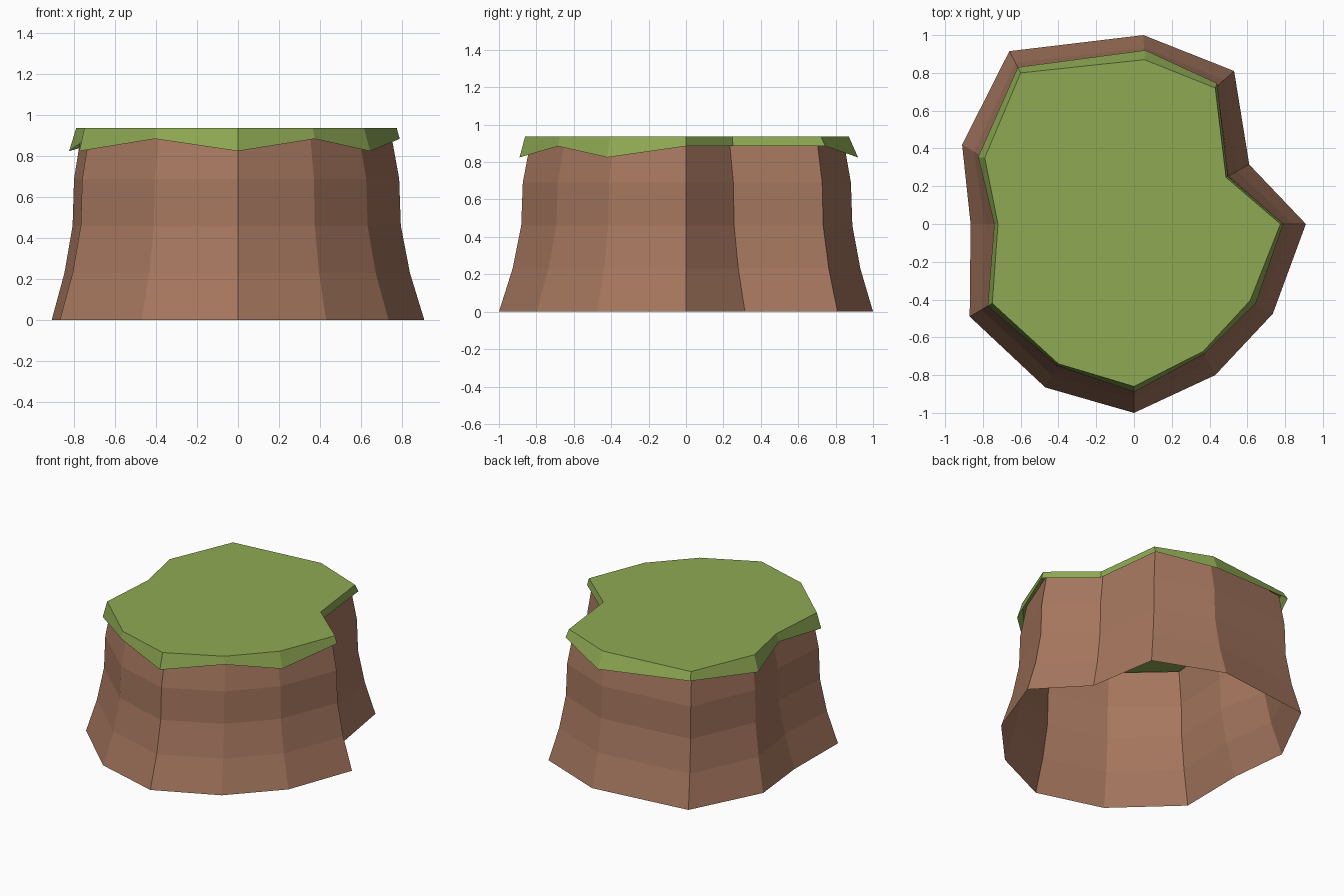
import bpy, bmesh

if "Cube" in bpy.data.objects:
    bpy.data.objects.remove(bpy.data.objects["Cube"])

# Outlines seen from above, clockwise from the back: foot, grass rim, grass hem
FOOT = [(.05, 1), (.53, .81), (.61, .315), (.91, 0), (.735, -.475), (.43, -.80),
        (0, -1), (-.47, -.865), (-.87, -.49), (-.865, 0), (-.91, .42), (-.66, .915)]
RIM = [(.055, .87), (.43, .72), (.487, .247), (.775, 0), (.615, -.405), (.365, -.675),
       (0, -.86), (-.40, -.74), (-.75, -.42), (-.72, 0), (-.79, .35), (-.60, .80)]
HEM = [(.06, .92), (.44, .745), (.497, .252), (.79, 0), (.645, -.42), (.375, -.685),
       (0, -.89), (-.405, -.75), (-.775, -.435), (-.74, 0), (-.825, .355), (-.615, .83)]
LOW_HEM = {0, 4, 6, 8, 10}      # corners where the grass hangs lower


def material(name, rgb):
    m = bpy.data.materials.new(name)
    m.diffuse_color = (*rgb, 1)
    m.use_nodes = True
    m.node_tree.nodes["Principled BSDF"].inputs["Base Color"].default_value = m.diffuse_color
    return m


def loft(name, rings, mat, cap=False):
    """Skin rings (bottom to top, clockwise) with quads; optionally close the top."""
    bm = bmesh.new()
    loops = [[bm.verts.new(p) for p in reversed(ring)] for ring in rings]
    n = len(loops[0])
    for lo, hi in zip(loops, loops[1:]):
        for i in range(n):
            j = (i + 1) % n
            bm.faces.new((lo[i], lo[j], hi[j], hi[i]))
    if cap:
        bm.faces.new(loops[-1])
    me = bpy.data.meshes.new(name)
    bm.to_mesh(me)
    bm.free()
    me.materials.append(mat)
    ob = bpy.data.objects.new(name, me)
    bpy.context.collection.objects.link(ob)
    return ob


# Flared cliff wall, open below: each ring lies part way from foot to rim
wall_rings = []
for z, t in [(0, 0), (.23, .52), (.46, .85), (.69, .91), (.92, 1.22)]:
    wall_rings.append([(fx + (rx - fx) * t, fy + (ry - fy) * t, z)
                       for (fx, fy), (rx, ry) in zip(FOOT, RIM)])
loft("cliff_wall", wall_rings, material("earth brown", (.381, .184, .114)))

# Grass top with a zigzag overhanging skirt
hem = [(x, y, .825 if i in LOW_HEM else .885) for i, (x, y) in enumerate(HEM)]
rim = [(x, y, .938) for x, y in RIM]
loft("grass_top", [hem, rim], material("grass green", (.275, .40, .088)), cap=True)
